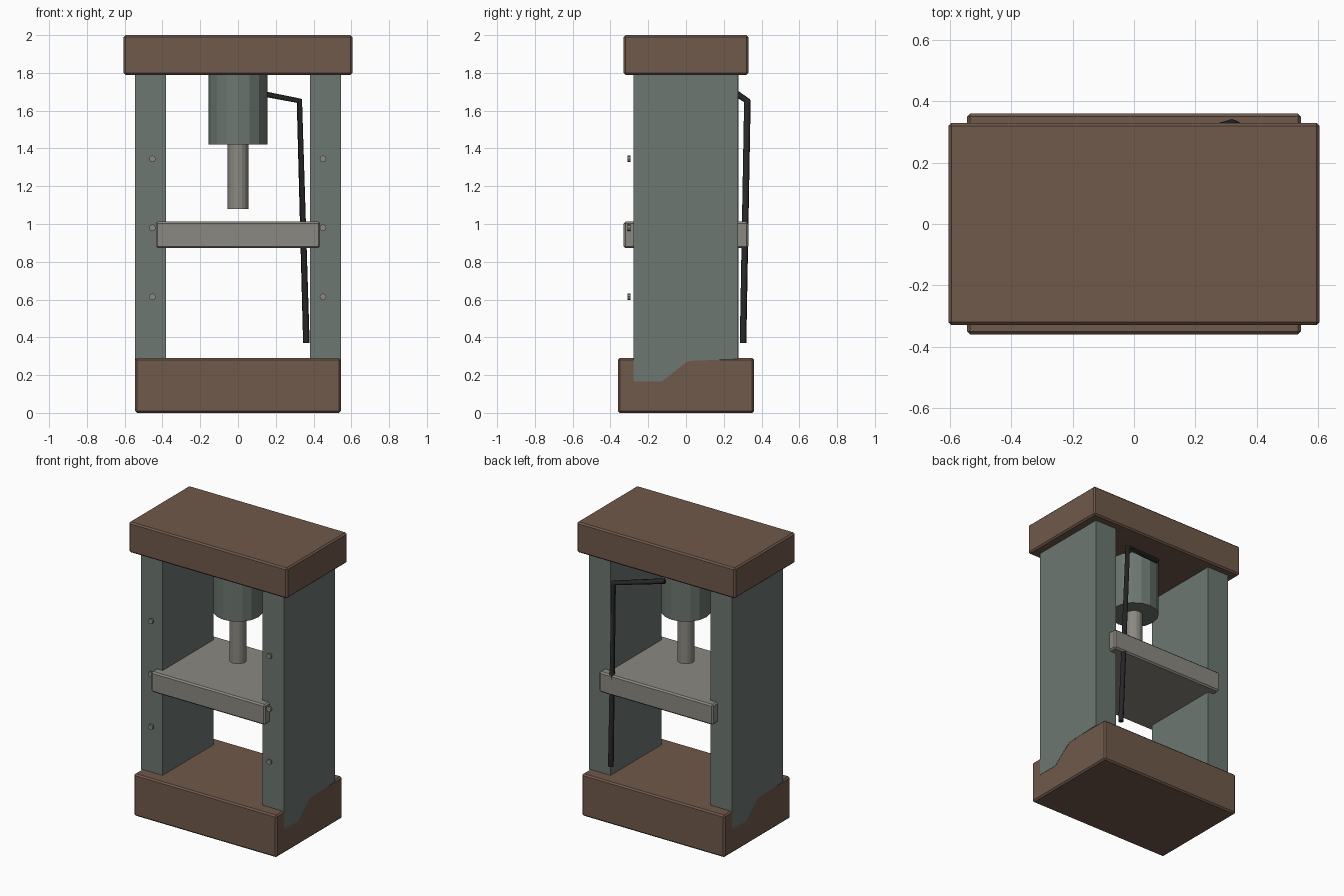
import bpy, bmesh
from math import pi

if "Cube" in bpy.data.objects:
    bpy.data.objects.remove(bpy.data.objects["Cube"])


def material(name, rgb):
    m = bpy.data.materials.new(name)
    m.diffuse_color = (*rgb, 1)
    m.use_nodes = True
    m.node_tree.nodes["Principled BSDF"].inputs["Base Color"].default_value = m.diffuse_color
    return m


brown = material("brown_paint", (0.16, 0.10, 0.07))
green = material("grey_green_paint", (0.15, 0.185, 0.165))
steel = material("steel", (0.26, 0.25, 0.22))
black = material("black_rubber", (0.02, 0.02, 0.02))


def finish(name, bm, mat, bevel=0.0):
    bmesh.ops.recalc_face_normals(bm, faces=bm.faces)
    me = bpy.data.meshes.new(name)
    bm.to_mesh(me)
    bm.free()
    ob = bpy.data.objects.new(name, me)
    bpy.context.collection.objects.link(ob)
    me.materials.append(mat)
    if bevel:
        mod = ob.modifiers.new("soft_edges", 'BEVEL')
        mod.width, mod.segments = bevel, 1
    return ob


def box(name, x, y, z0, z1, mat):
    bm = bmesh.new()
    bmesh.ops.create_cube(bm, size=1)
    for v in bm.verts:
        v.co = (v.co.x * 2 * x, v.co.y * 2 * y, z0 if v.co.z < 0 else z1)
    return finish(name, bm, mat, 0.01)


def cylinder(name, radius, depth, loc, mat, sides=16, rot=(0, 0, 0)):
    bm = bmesh.new()
    bmesh.ops.create_cone(bm, cap_ends=True, segments=sides,
                          radius1=radius, radius2=radius, depth=depth)
    ob = finish(name, bm, mat)
    ob.location, ob.rotation_euler = loc, rot
    return ob


# Frame: base, top beam and sliding plate
box("base", 0.545, 0.36, 0.0, 0.29, brown)
box("top_beam", 0.605, 0.33, 1.79, 2.0, brown)
box("press_plate", 0.435, 0.33, 0.872, 1.013, steel)

# Side columns: side profile (y, z) extruded along x, foot let into the base
profile = [(-0.278, 0.165), (-0.13, 0.165), (0.01, 0.275),
           (0.275, 0.285), (0.275, 1.80), (-0.278, 1.80)]
for name, turn in (("right_column", 0), ("left_column", pi)):
    bm = bmesh.new()
    face = bm.faces.new([bm.verts.new((0.382, y, z)) for y, z in profile])
    ext = bmesh.ops.extrude_face_region(bm, geom=[face])
    for v in ext["geom"]:
        if isinstance(v, bmesh.types.BMVert):
            v.co.x = 0.5465
    finish(name, bm, green).rotation_euler.z = turn

# Hydraulic cylinder and its ram
cylinder("hydraulic_cylinder", 0.157, 0.38, (0, 0, 1.61), green)
cylinder("ram", 0.055, 0.36, (0, 0, 1.26), steel)

# Bolt heads on the column fronts
for side, x in (("left", -0.453), ("right", 0.45)):
    for i, z in enumerate((0.615, 0.98, 1.345)):
        cylinder(f"{side}_bolt_{i + 1}", 0.018, 0.014, (x, -0.302, z),
                 steel, 8, (pi / 2, 0, 0))

# Hose running from behind the cylinder down the back
cu = bpy.data.curves.new("hose", 'CURVE')
cu.dimensions = '3D'
cu.bevel_depth, cu.bevel_resolution, cu.use_fill_caps = 0.018, 1, True
sp = cu.splines.new('POLY')
path = [(0.0, 0.23, 1.715), (0.325, 0.325, 1.652), (0.362, 0.302, 0.37)]
sp.points.add(len(path) - 1)
for p, co in zip(sp.points, path):
    p.co = (*co, 1)
cu.materials.append(black)
bpy.context.collection.objects.link(bpy.data.objects.new("hose", cu))
